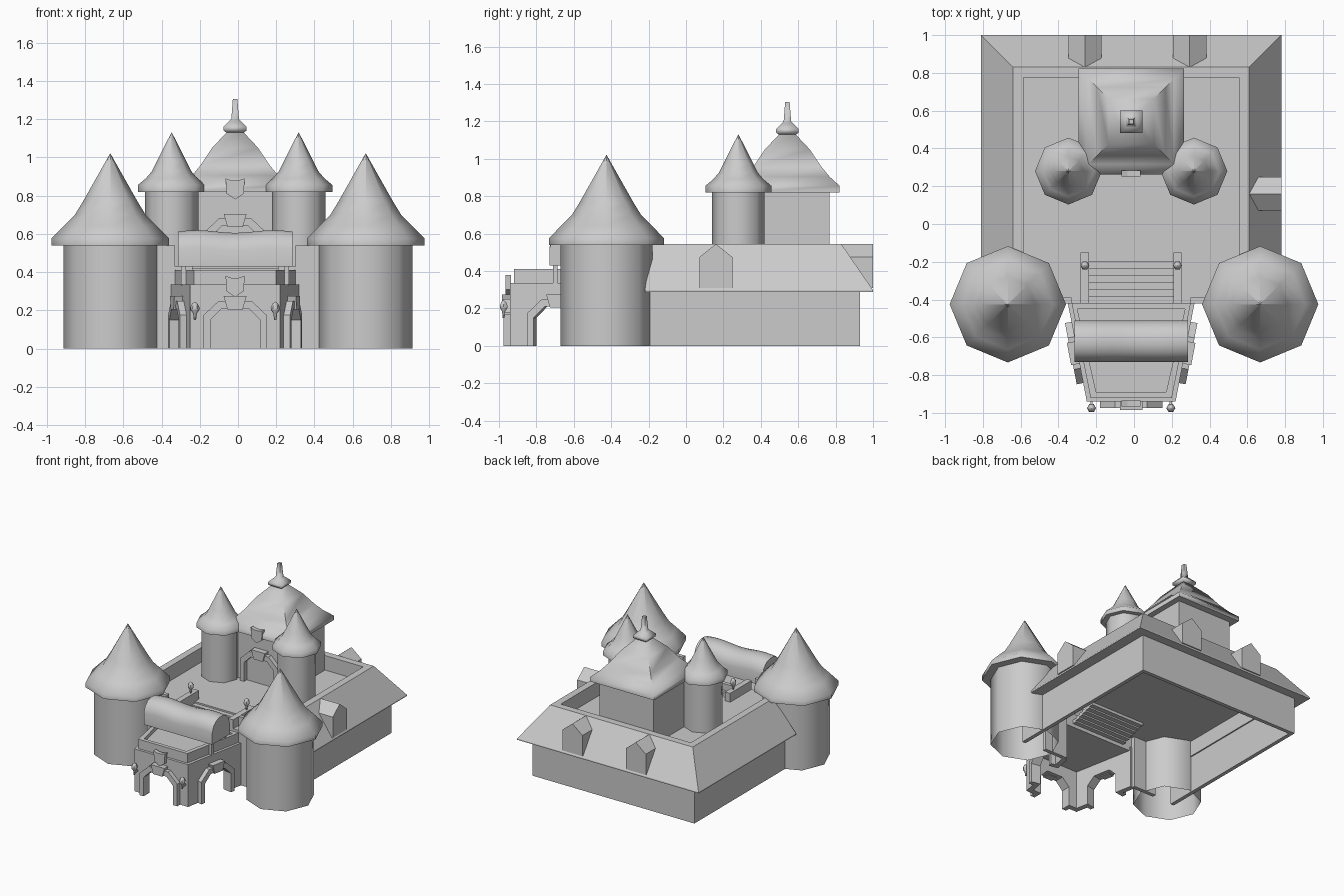
import bpy, bmesh, math
from mathutils import Matrix, Vector

cube = bpy.data.objects.get("Cube")
if cube:
    bpy.data.objects.remove(cube, do_unlink=True)

CX = -0.015      # centre line of the building
FLOOR = 0.43     # courtyard level

GREY = (0.6, 0.6, 0.6, 1)
stone = bpy.data.materials.new("plain_grey")
stone.use_nodes = True
stone.diffuse_color = GREY
stone.node_tree.nodes["Principled BSDF"].inputs["Base Color"].default_value = GREY


def finish(name, bm, smooth=None):
    bmesh.ops.recalc_face_normals(bm, faces=bm.faces[:])
    mesh = bpy.data.meshes.new(name)
    bm.to_mesh(mesh)
    bm.free()
    mesh.materials.append(stone)
    obj = bpy.data.objects.new(name, mesh)
    bpy.context.collection.objects.link(obj)
    if smooth:
        bpy.ops.object.select_all(action='DESELECT')
        obj.select_set(True)
        bpy.context.view_layer.objects.active = obj
        bpy.ops.object.shade_smooth_by_angle(angle=math.radians(smooth))
    return obj


def loft(name, rings, caps=(True, True), smooth=None):
    """Skin a list of closed rings."""
    bm = bmesh.new()
    loops = [[bm.verts.new(p) for p in ring] for ring in rings]
    for a, b in zip(loops, loops[1:]):
        for i in range(len(a)):
            j = (i + 1) % len(a)
            bm.faces.new((a[i], a[j], b[j], b[i]))
    for flag, loop in zip(caps, (loops[0], loops[-1])):
        if flag:
            bm.faces.new(loop)
    return finish(name, bm, smooth)


def lathe(name, centre, profile, sides=8, turn=0.0, caps=(True, True), smooth=50):
    x, y, z = centre
    angles = [turn + math.tau * i / sides for i in range(sides)]
    rings = [[(x + r * math.cos(a), y + r * math.sin(a), z + h) for a in angles]
             for r, h in profile]
    return loft(name, rings, caps, smooth)


def place(x, y, z=0.0, degrees=0.0):
    return Matrix.Translation((x, y, z)) @ Matrix.Rotation(math.radians(degrees), 4, 'Z')


def prism(name, outline, near, far, where):
    """Extrude an x-z outline along local y."""
    return loft(name, [[where @ Vector((x, d, z)) for x, z in outline] for d in (near, far)])


def box(name, x0, x1, y0, y1, z0, z1):
    return prism(name, [(x0, z0), (x1, z0), (x1, z1), (x0, z1)], y0, y1, Matrix())


def mirrored(half):
    """Complete a left-to-right outline from its left half."""
    return half + [(-x, z) for x, z in reversed(half)]


# --- outer walls and sloping roof, swept round three sides
def sweep(name, profile):
    stations = []
    for side, at_back in ((-1, 0), (-1, 1), (1, 1), (1, 0)):
        stations.append([(CX + side * hx, back if at_back else front, z)
                         for hx, back, front, z in profile])
    return loft(name, stations)


sweep("outer_walls", [(0.71, 0.93, -0.42, 0), (0.71, 0.93, -0.42, 0.3),
                      (0.68, 0.90, -0.42, 0.3), (0.68, 0.90, -0.42, 0)])
sweep("skirt_roof", [(0.795, 1.0, -0.22, 0.288), (0.795, 1.0, -0.22, 0.298),
                     (0.625, 0.83, -0.18, 0.545), (0.57, 0.775, -0.18, 0.545),
                     (0.57, 0.775, -0.18, 0.42), (0.67, 0.89, -0.2, 0.42),
                     (0.67, 0.89, -0.22, 0.288)])

# --- courtyard floor with a notch for shallow steps
plan = [(-0.68, 0.90), (-0.68, -0.42), (-0.235, -0.42), (-0.235, -0.2)]
loft("courtyard_floor", [[(CX + x, y, z) for x, y in mirrored(plan)] for z in (FLOOR - 0.02, FLOOR)])
for i in range(6):
    y, z = -0.2 - 0.037 * i, FLOOR - 0.012 * (i + 1)
    box("step", CX - 0.235, CX + 0.235, y - 0.037, y, z - 0.03, z)

# --- dormers
dormer = [(-0.0875, 0.31), (-0.0875, 0.475), (0, 0.545), (0.0875, 0.475), (0.0875, 0.31)]
for x in (-0.26, 0.295):
    prism("back_dormer", dormer, 0, 0.18, place(x, 1.0, 0, 180))
prism("side_dormer", dormer, 0, 0.18, place(0.78, 0.16, 0, 90))

# --- round towers
for side in (-1, 1):
    spot = (side * 0.668, -0.425, 0)
    lathe("front_tower", spot, [(0.245, 0), (0.245, 0.545)], caps=(False, True))
    lathe("front_tower_roof", spot, [(0.24, 0.54), (0.308, 0.54), (0.308, 0.575), (0.24, 0.645),
                                     (0.185, 0.70), (0.145, 0.765), (0.001, 1.02)])
    spot = (CX + side * 0.332, 0.28, 0)
    lathe("rear_tower", spot, [(0.14, FLOOR - 0.02), (0.14, 0.825)])
    lathe("rear_tower_roof", spot, [(0.135, 0.82), (0.177, 0.82), (0.177, 0.855), (0.135, 0.89),
                                    (0.105, 0.925), (0.08, 0.975), (0.001, 1.13)])

# --- keep with square bell roof and finial
KY = 0.542
box("keep", CX - 0.235, CX + 0.235, KY - 0.225, KY + 0.225, FLOOR - 0.02, 0.825)


def square_lathe(name, profile):
    return lathe(name, (CX, KY, 0), [(r * math.sqrt(2), z) for r, z in profile], 4, math.pi / 4, smooth=65)


square_lathe("keep_roof", [(0.23, 0.82), (0.28, 0.82), (0.28, 0.855), (0.225, 0.905), (0.18, 0.96),
                           (0.12, 1.05), (0.045, 1.13)])
square_lathe("finial", [(0.04, 1.125), (0.06, 1.14), (0.06, 1.16), (0.03, 1.19), (0.02, 1.2),
                        (0.012, 1.305)])

# --- arches, shields and torches
OPENING = [(-0.13, 0), (-0.13, 0.15), (-0.07, 0.21)]
FRAME = [(-0.165, 0), (-0.165, 0.175), (-0.085, 0.25)]
KEYSTONE = [(-0.04, 0.205), (-0.06, 0.275)]
SHIELD = [(0, 0), (-0.045, 0.03), (-0.05, 0.11), (-0.02, 0.1)]


def arch_frame(where):
    prism("arch_frame", mirrored(FRAME) + mirrored(OPENING)[::-1], -0.035, 0.01, where)
    prism("keystone", mirrored(KEYSTONE), -0.045, 0.01, where)


def arch_wall(half, where):
    left = [(-half, 0.33), (-half, 0)] + OPENING
    prism("gatehouse_wall", mirrored(left), 0, 0.04, where)
    arch_frame(where)


def shield(where):
    prism("shield", SHIELD + [(-x, z) for x, z in SHIELD[:0:-1]], -0.015, 0.015, where)


def torch(x, y, z):
    lathe("torch", (x, y, z), [(0.006, 0), (0.01, 0.035), (0.022, 0.05), (0.024, 0.065),
                               (0.014, 0.085), (0.001, 0.095)], 6)


arch_frame(place(CX, KY - 0.225, FLOOR))
shield(place(CX, KY - 0.275, 0.78))

# --- gatehouse: tapered plan with an arch on three sides
arch_wall(0.235, place(CX, -0.94))
shield(place(CX, -0.95, 0.27))
tilt = math.degrees(math.atan2(0.52, 0.1))
for side in (-1, 1):
    arch_wall(0.265, place(CX + side * 0.285, -0.68, 0, side * tilt))
    torch(CX + side * 0.21, -0.975, 0.15)
    box("torch_bracket", CX + side * 0.21 - 0.006, CX + side * 0.21 + 0.006, -0.98, -0.935, 0.165, 0.18)
    # wall between gatehouse and front tower
    x = CX + side * 0.415
    box("front_wall", x - 0.1, x + 0.1, -0.42, -0.39, 0, 0.54)


def gate_ring(inset, z, back=-0.42):
    front, rear = 0.235 - inset, 0.335 - inset
    return [(CX - front, -0.94 + inset, z), (CX + front, -0.94 + inset, z),
            (CX + rear, back, z), (CX - rear, back, z)]


loft("gatehouse_roof", [gate_ring(0, 0.30), gate_ring(0, 0.335), gate_ring(0.02, 0.335),
                        gate_ring(0.02, 0.41), gate_ring(0.05, 0.41, -0.45),
                        gate_ring(0.05, 0.38, -0.45)])

# --- rounded canopy over the gatehouse, gently waved along its length
section = [(-0.11, 0.43), (-0.11, 0.52), (-0.095, 0.565), (-0.06, 0.6), (-0.02, 0.612)]
rings = []
for i in range(13):
    t = i / 12
    wave = 0.007 * math.sin(t * math.tau * 1.5)
    rings.append([(CX + 0.3 * (2 * t - 1), -0.62 + y, z + (wave if z > 0.5 else 0))
                  for y, z in mirrored(section)])
loft("canopy", rings, smooth=40)
for side in (-1, 1):
    for y in (-0.70, -0.54):
        x = CX + side * 0.27
        box("canopy_post", x - 0.012, x + 0.012, y - 0.012, y + 0.012, 0.33, 0.44)

# --- stair parapets with lamps
for side in (-1, 1):
    x = CX + side * 0.245
    box("stair_parapet", x - 0.022, x + 0.022, -0.42, -0.15, FLOOR - 0.02, 0.5)
    torch(x, -0.22, 0.495)
